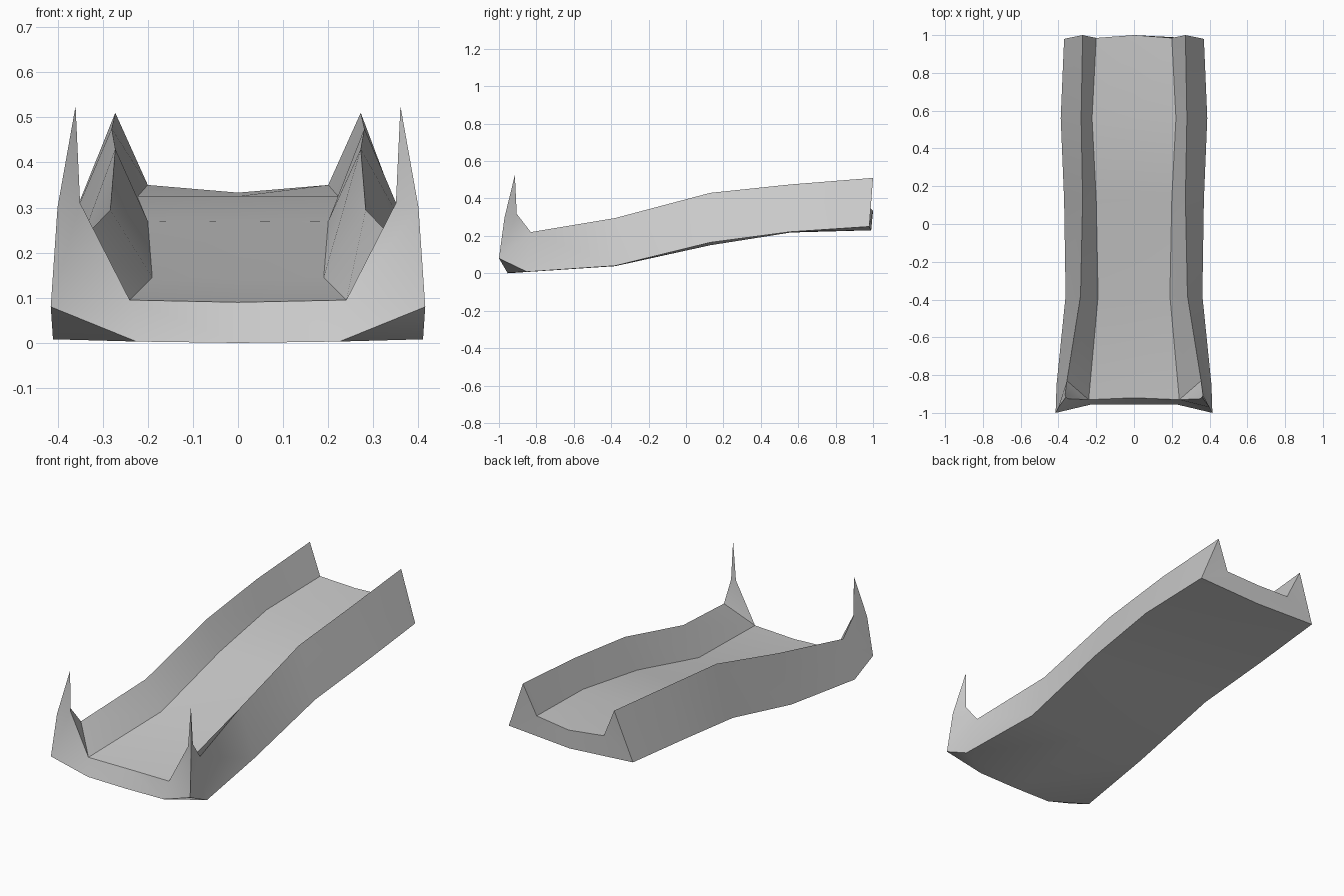
import bpy, bmesh, math

if "Cube" in bpy.data.objects:
    bpy.data.objects.remove(bpy.data.objects["Cube"])

grey = bpy.data.materials.new("plain grey")
grey.diffuse_color = (0.6, 0.6, 0.6, 1)
grey.use_nodes = True
grey.node_tree.nodes["Principled BSDF"].inputs["Base Color"].default_value = grey.diffuse_color

# Half cross-sections, front to back:
# floor centre, floor edge, wall ridge, outer bottom edge, bottom centre
sections = [
    [(0, -.92, .09), (.24, -.93, .095), (.355, -.83, .22), (.41, -.85, .008), (0, -.955, 0)],
    [(0, -.38, .143), (.19, -.38, .145), (.283, -.38, .295), (.362, -.38, .04), (0, -.38, .038)],
    [(0, .13, .268), (.2, .13, .27), (.272, .13, .43), (.37, .13, .165), (0, .13, .15)],
    [(0, .56, .325), (.222, .56, .325), (.28, .56, .475), (.388, .56, .222), (0, .56, .218)],
    [(0, 1, .333), (.2, .985, .35), (.272, 1, .51), (.37, .98, .25), (0, .99, .23)],
]

bm = bmesh.new()
for side in (1, -1):
    def vert(p):
        return bm.verts.new((side * p[0], p[1], p[2]))

    def face(*vs):
        bm.faces.new(vs if side > 0 else vs[::-1])

    rings = [[vert(p) for p in s] for s in sections]

    # Trough: floor, inner wall, outer wall and underside
    for a, b in zip(rings, rings[1:]):
        for i in range(4):
            face(a[i], a[i + 1], b[i + 1], b[i])

    # Back end
    fc, fe, r, b, bc = rings[-1]
    face(fe, r, b)
    face(fc, fe, b, bc)

    # Front lip and upright corner horn
    fc, fe, r, b, bc = rings[0]
    lip = vert((.225, -.955, .003))
    corner = vert((.415, -1, .08))
    knee = vert((.40, -.97, .30))
    tip = vert((.36, -.915, .525))
    inner = vert((.35, -.925, .31))
    rear = vert((.365, -.905, .318))
    face(fc, bc, lip, fe)
    face(fe, lip, corner)
    face(fe, corner, knee, inner)
    face(inner, knee, tip)
    face(lip, b, corner)
    face(bc, b, lip)
    face(corner, b, r)
    face(corner, r, rear, knee)
    face(knee, rear, tip)
    face(rear, inner, tip)
    face(r, fe, inner, rear)

# Weld the halves on the centre line
bmesh.ops.remove_doubles(bm, verts=bm.verts, dist=0.0005)
bmesh.ops.recalc_face_normals(bm, faces=bm.faces)
mesh = bpy.data.meshes.new("trough")
bm.to_mesh(mesh)
bm.free()
mesh.materials.append(grey)
obj = bpy.data.objects.new("trough", mesh)
bpy.context.collection.objects.link(obj)
bpy.context.view_layer.objects.active = obj
obj.select_set(True)
bpy.ops.object.shade_smooth_by_angle(angle=math.radians(30))
